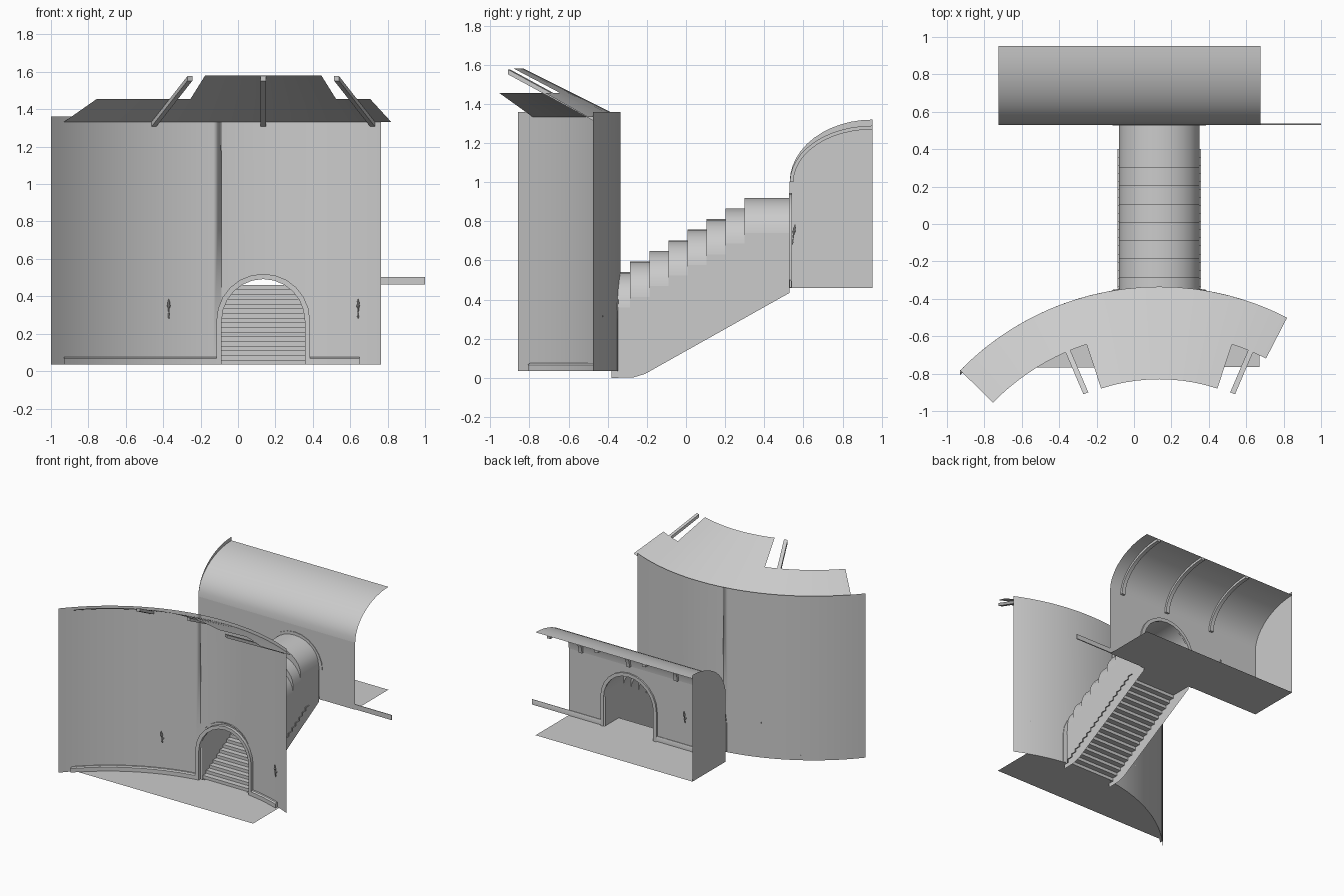
import bpy, bmesh, math
from math import sin, cos, pi, radians

if "Cube" in bpy.data.objects:
    bpy.data.objects.remove(bpy.data.objects["Cube"])

CX, CY, R = 0.135, -1.825, 1.49      # centre line of doors, centre and radius of curved hall
Z0, Z1 = 0.035, 0.46                 # lower and upper floor level
HALF = 0.222                         # door half width


def arc_y(x):
    return CY + math.sqrt(R * R - (x - CX) ** 2)


def back_y(x):
    return 0.53


def span(a, b, n):
    return [a + (b - a) * i / n for i in range(n + 1)]


def make(name, verts, faces, smooth=True):
    me = bpy.data.meshes.new(name)
    me.from_pydata(verts, [], faces)
    bm = bmesh.new()
    bm.from_mesh(me)
    bmesh.ops.remove_doubles(bm, verts=bm.verts, dist=1e-5)
    bmesh.ops.recalc_face_normals(bm, faces=bm.faces)
    bm.to_mesh(me)
    bm.free()
    ob = bpy.data.objects.new(name, me)
    bpy.context.collection.objects.link(ob)
    if smooth:
        bpy.context.view_layer.objects.active = ob
        bpy.ops.object.select_all(action='DESELECT')
        ob.select_set(True)
        bpy.ops.object.shade_smooth_by_angle(angle=radians(30))
    return ob


def loft(name, rings, closed=True, caps=True, smooth=True):
    n = len(rings[0])
    verts = [p for r in rings for p in r]
    faces = []
    for i in range(len(rings) - 1):
        for j in range(n if closed else n - 1):
            k = (j + 1) % n
            faces.append((i * n + j, i * n + k, (i + 1) * n + k, (i + 1) * n + j))
    if closed and caps:
        faces += [tuple(range(n)), tuple(range(len(verts) - n, len(verts)))]
    return make(name, verts, faces, smooth)


def arch(half, spring, height, n=12):
    return [(CX - half * cos(pi * i / n), spring + height * sin(pi * i / n)) for i in range(n + 1)]


def arched_wall(name, x0, x1, zb, zt, fy, n):
    strips = []
    for a, b in ((x0, CX - HALF), (CX + HALF, x1)):
        xs = span(a, b, n)
        strips += [((p, zb), (q, zb)) for p, q in zip(xs, xs[1:])]
    a = arch(HALF, zb + 0.235, HALF)
    strips += list(zip(a, a[1:]))
    verts, faces = [], []
    for p, q in strips:
        k = len(verts)
        verts += [(p[0], fy(p[0]), p[1]), (q[0], fy(q[0]), q[1]),
                  (q[0], fy(q[0]), zt), (p[0], fy(p[0]), zt)]
        faces.append((k, k + 1, k + 2, k + 3))
    make(name, verts, faces)


def door_frame(name, zb, fy, d0, d1):
    inner = arch(HALF, zb + 0.235, HALF)
    outer = arch(0.25, zb + 0.235, 0.25)
    inner = [(inner[0][0], zb)] + inner + [(inner[-1][0], zb)]
    outer = [(outer[0][0], zb)] + outer + [(outer[-1][0], zb)]
    loft(name, [[(i[0], fy(i[0]) + d0, i[1]), (o[0], fy(o[0]) + d0, o[1]),
                 (o[0], fy(o[0]) + d1, o[1]), (i[0], fy(i[0]) + d1, i[1])]
                for i, o in zip(inner, outer)])


def curb(name, x0, x1, zb, fy, d, n=14):
    loft(name, [[(x, fy(x), zb), (x, fy(x) + d, zb), (x, fy(x) + d, zb + 0.032),
                 (x, fy(x) + d * 0.6, zb + 0.04), (x, fy(x), zb + 0.04)] for x in span(x0, x1, n)])


# curved hall wall, floor, door frame, curbs
arched_wall("hall_wall", -1.0, 0.765, Z0, 1.36, arc_y, 20)
door_frame("hall_door_frame", Z0, arc_y, -0.025, 0.004)
curb("hall_curb_left", -0.93, CX - 0.25, Z0, arc_y, -0.025)
curb("hall_curb_right", CX + 0.25, 0.65, Z0, arc_y, -0.025, 6)
edge = [(x, arc_y(x), Z0) for x in span(-0.915, 0.67, 28)]
make("hall_floor", edge + [(0.67, -0.765, Z0)], [tuple(range(len(edge) + 1))], False)


# conical roof panels
def polar(a, r, dz=0.0, side=0.0):
    a = radians(a)
    return (CX + r * sin(a) + side * cos(a), CY + r * cos(a) - side * sin(a),
            1.333 + 0.5 * (R - r) + dz)


for name, a0, a1, r in (("roof_left", -45.6, -18.2, 1.244), ("roof_middle", -18.2, 18.2, 0.995),
                        ("roof_right", 18.2, 27.3, 1.244)):
    loft(name, [[polar(a, r), polar(a, R)] for a in span(a0, a1, 10)], closed=False)

# roof ribs
for name, a in (("roof_rib_left", -23.1), ("roof_rib_middle", 0), ("roof_rib_right", 23.1)):
    loft(name, [[polar(a, r, dz, s) for dz, s in
                 ((-0.001, -0.014), (-0.001, 0.014), (-0.026, 0.014), (-0.026, -0.014))]
                for r in (R, 1.0)], smooth=False)

# stair tunnel: stepped vault
ys = [-0.35] + span(-0.285, 0.3, 6) + [0.53]
springs = span(0.36, 0.74, 7)
rings = []
crest = []
for i, s in enumerate(springs[:len(ys) - 1]):
    for y in (ys[i], ys[i + 1]):
        rings.append([(x, y, z) for x, z in arch(0.215, s, 0.18, 14)])
        crest.append((y, s))
loft("tunnel_vault", rings, closed=False)

# stair tunnel: side walls
outline = [(-0.38, 0.0), (-0.27, 0.002), (-0.21, 0.02), (0.53, 0.435)] + crest[::-1] \
    + [(-0.35, Z0), (-0.38, Z0)]
for name, s in (("tunnel_wall_left", -1), ("tunnel_wall_right", 1)):
    make(name, [(CX + s * 0.215, y, z) for y, z in outline], [tuple(range(len(outline)))], False)

# stairs and landing
N = 17
path = [(-0.345, Z0)]
for i in range(N):
    y, z = -0.335 + i * 0.735 / N, Z0 + (i + 1) * (Z1 - Z0) / N
    path += [(y, z - (Z1 - Z0) / N), (y, z)]
path += [(0.4, Z1)]
loft("stairs", [[(CX - 0.223, y, z), (CX + 0.223, y, z)] for y, z in path],
     closed=False, smooth=False)
make("landing", [(CX + sx * 0.215, y, Z1) for sx, y in ((-1, 0.4), (1, 0.4), (1, 0.53), (-1, 0.53))],
     [(0, 1, 2, 3)], False)

# upper corridor: wall, frame, curbs, floor
XL, XR = -0.725, 0.675
arched_wall("corridor_wall", XL, XR, Z1, 1.0, back_y, 4)
door_frame("corridor_door_frame", Z1, back_y, -0.004, 0.012)
curb("corridor_curb_left", XL, CX - 0.25, Z1 + 0.003, back_y, 0.008, 1)
curb("corridor_curb_right", CX + 0.25, 1.0, Z1 + 0.003, back_y, 0.008, 1)
make("corridor_floor", [(XL, 0.53, Z1), (XR, 0.53, Z1), (XR, 0.953, Z1), (XL, 0.953, Z1)],
     [(0, 1, 2, 3)], False)


# upper corridor: quarter vault, end wall, ribs
def quarter(ry, rz, n=12):
    return [(0.953 - ry * cos(pi / 2 * i / n), 1.0 + rz * sin(pi / 2 * i / n)) for i in range(n + 1)]


loft("corridor_vault", [[(x, y, z) for y, z in quarter(0.423, 0.29)] for x in (XL, XR)], closed=False)
end = [(0.953, Z1), (0.53, Z1)] + quarter(0.423, 0.32)
make("corridor_end_wall", [(XL, y, z) for y, z in end], [tuple(range(len(end)))], False)
for k, name in ((-1, "left"), (0, "middle"), (1, "right")):
    x = CX + 0.425 * k
    loft("corridor_rib_" + name, [[(x - 0.015, *o), (x + 0.015, *o), (x + 0.015, *i), (x - 0.015, *i)]
                                  for o, i in zip(quarter(0.422, 0.289), quarter(0.404, 0.270))])


# wall torches
def torch(name, x, y, z, d):
    prof = [(0.002, 0), (0.005, 0.012), (0.003, 0.02), (0.004, 0.055), (0.010, 0.07),
            (0.006, 0.076), (0.007, 0.086), (0.001, 0.105)]
    loft(name, [[(x + r * cos(pi * j / 4), y + d * (0.012 + h * 0.15) + r * sin(pi * j / 4), z + h)
                 for j in range(8)] for r, h in prof])
    loft(name + "_bracket", [[(x + a, y + d * t, z + 0.035 + b) for a, b in
                              ((-0.005, -0.005), (0.005, -0.005), (0.005, 0.005), (-0.005, 0.005))]
                             for t in (0, 0.02)], smooth=False)


torch("hall_torch_left", -0.37, arc_y(-0.37), 0.28, -1)
torch("hall_torch_right", 0.642, arc_y(0.642), 0.28, -1)
torch("corridor_torch", -0.37, 0.53, 0.68, 1)
